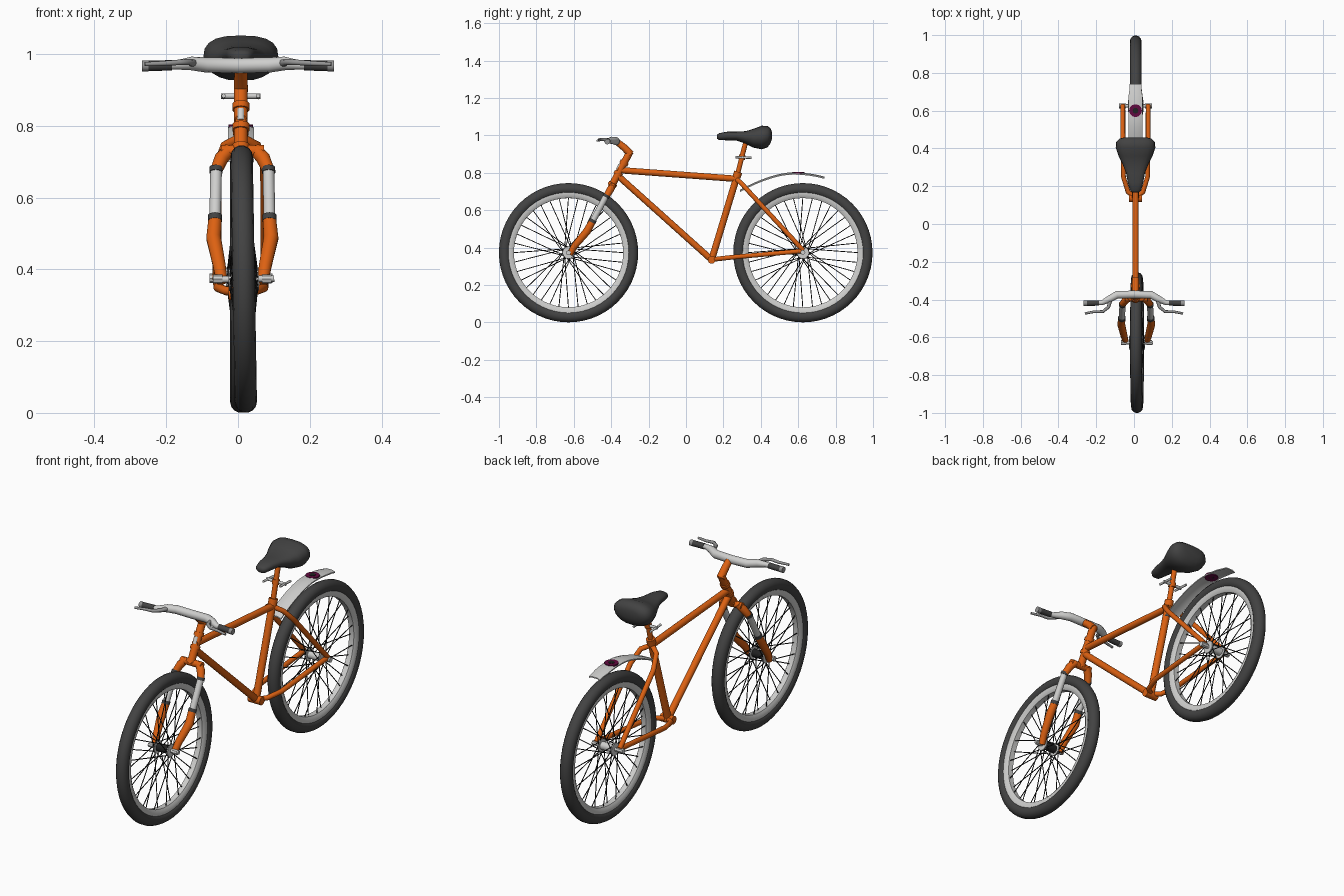
import bpy, bmesh, math
from mathutils import Vector, Matrix

if "Cube" in bpy.data.objects:
    bpy.data.objects.remove(bpy.data.objects["Cube"])

CX = 0.008  # frame centre line


def material(name, r, g, b):
    m = bpy.data.materials.new(name)
    m.diffuse_color = (r, g, b, 1)
    m.use_nodes = True
    m.node_tree.nodes["Principled BSDF"].inputs["Base Color"].default_value = m.diffuse_color
    return m


ORANGE = material("orange paint", 0.72, 0.12, 0.006)
RUBBER = material("dark rubber", 0.055, 0.055, 0.055)
SILVER = material("light metal", 0.62, 0.62, 0.61)
STEEL = material("mid grey metal", 0.3, 0.3, 0.3)
BLACK = material("black metal", 0.015, 0.015, 0.015)
PURPLE = material("dark purple", 0.12, 0.003, 0.05)


def finish(name, bm, mat, angle=40):
    bmesh.ops.recalc_face_normals(bm, faces=bm.faces)
    me = bpy.data.meshes.new(name)
    bm.to_mesh(me)
    bm.free()
    me.materials.append(mat)
    ob = bpy.data.objects.new(name, me)
    bpy.context.collection.objects.link(ob)
    bpy.ops.object.select_all(action='DESELECT')
    ob.select_set(True)
    bpy.context.view_layer.objects.active = ob
    bpy.ops.object.shade_smooth_by_angle(angle=math.radians(angle))
    return ob


def skin(bm, rings):
    """Bridge rings of points and close both ends."""
    vs = [[bm.verts.new(p) for p in ring] for ring in rings]
    n = len(vs[0])
    for a, b in zip(vs, vs[1:]):
        for i in range(n):
            bm.faces.new((a[i], a[(i + 1) % n], b[(i + 1) % n], b[i]))
    bm.faces.new(vs[0])
    bm.faces.new(vs[-1])


def add_tube(bm, pts, radii, sides=14):
    pts = [Vector(p) for p in pts]
    if not isinstance(radii, (list, tuple)):
        radii = [radii] * len(pts)
    span = pts[-1] - pts[0]
    ref = min((Vector((1, 0, 0)), Vector((0, 1, 0)), Vector((0, 0, 1))), key=lambda a: abs(span.dot(a)))
    rings = []
    for i, p in enumerate(pts):
        before = (p - pts[i - 1]).normalized() if i else Vector()
        after = (pts[i + 1] - p).normalized() if i < len(pts) - 1 else Vector()
        t = (before + after).normalized()
        u = t.cross(ref).normalized()
        v = t.cross(u)
        rings.append([p + radii[i] * (math.cos(a) * u + math.sin(a) * v)
                      for a in (2 * math.pi * k / sides for k in range(sides))])
    skin(bm, rings)


def tube(name, pts, radii, mat, sides=14):
    bm = bmesh.new()
    add_tube(bm, pts, radii, sides)
    return finish(name, bm, mat)


def lathe(name, profile, mat, place, steps=56):
    """Spin a closed (x, radius) profile round the x axis."""
    bm = bmesh.new()
    rings = [[bm.verts.new((x, r * math.cos(a), r * math.sin(a))) for x, r in profile]
             for a in (2 * math.pi * k / steps for k in range(steps))]
    n = len(profile)
    for k in range(steps):
        a, b = rings[k], rings[(k + 1) % steps]
        for i in range(n):
            bm.faces.new((a[i], a[(i + 1) % n], b[(i + 1) % n], b[i]))
    bm.transform(place)
    return finish(name, bm, mat)


def wheel(tag, x, y, tilt, core):
    place = Matrix.Translation((x, y, 0.373)) @ Matrix.Rotation(tilt, 4, 'Y')
    tyre = [(0.031 * math.cos(a), 0.342 + 0.031 * math.sin(a))
            for a in (2 * math.pi * k / 14 for k in range(14))]
    lathe(tag + "_tyre", tyre, RUBBER, place)
    rim = [(-0.023, 0.322), (-0.023, 0.306), (-0.014, 0.292), (0.014, 0.292), (0.023, 0.306), (0.023, 0.322)]
    lathe(tag + "_rim", rim, SILVER, place)
    # crossed spokes between alternating hub flanges and the rim
    bm = bmesh.new()
    for i in range(36):
        a = 2 * math.pi * i / 36
        s = 1 if i % 2 else -1
        h = a + (0.9 if i % 4 < 2 else -0.9)
        add_tube(bm, [(s * 0.038, 0.027 * math.cos(h), 0.027 * math.sin(h)),
                      (s * 0.006, 0.3 * math.cos(a), 0.3 * math.sin(a))], 0.0024, 5)
    bm.transform(place)
    finish(tag + "_spokes", bm, BLACK)
    # hub, flanges and axle
    parts = [("_hub", 0.036, 0.02, core), ("_axle", 0.085, 0.009, SILVER)]
    for name, half, r, mat in parts:
        tube(tag + name, [place @ Vector((-half, 0, 0)), place @ Vector((half, 0, 0))], r, mat, 16)
    for s in (-1, 1):
        tube(tag + "_flange", [place @ Vector((s * 0.034, 0, 0)), place @ Vector((s * 0.042, 0, 0))], 0.032, SILVER, 20)


wheel("front_wheel", 0.016, -0.628, -0.017, BLACK)
wheel("rear_wheel", 0.009, 0.625, 0, SILVER)

# main frame tubes
HEAD = Vector((CX, -0.36, 0.80))
UP = Vector((0, 0.105, 0.195)).normalized()
BB = (CX, 0.137, 0.335)
tube("top_tube", [(CX, -0.365, 0.815), (CX, 0.27, 0.768)], 0.017, ORANGE)
tube("down_tube", [(CX, -0.37, 0.79), BB], 0.017, ORANGE)
tube("seat_tube", [BB, (CX, 0.278, 0.80)], 0.018, ORANGE)
tube("seat_collar", [(CX, 0.27, 0.775), (CX, 0.279, 0.805)], 0.022, ORANGE)
tube("seat_post", [(CX, 0.275, 0.79), (CX, 0.318, 0.96)], 0.013, ORANGE)
tube("bottom_bracket", [(CX - 0.035, 0.137, 0.335), (CX + 0.035, 0.137, 0.335)], 0.021, ORANGE)

# head tube, collars, badge plate and stem
tube("head_tube", [HEAD - UP * 0.085, HEAD + UP * 0.13], 0.019, ORANGE)
for d in (-0.07, -0.005, 0.06):
    tube("head_collar", [HEAD + UP * (d - 0.009), HEAD + UP * (d + 0.009)], 0.024, ORANGE)
FWD = Vector((0, -UP.z, UP.y))
tube("head_plate", [HEAD + UP * 0.01 + FWD * 0.012, HEAD + UP * 0.045 + FWD * 0.012], 0.0105, SILVER)
tube("stem", [HEAD + UP * 0.125 + Vector((0, 0.006, -0.012)), (CX, -0.33, 0.935), (CX, -0.372, 0.968)],
     [0.02, 0.019, 0.017], ORANGE)

# handlebar, grips and brake levers
bar = [(0.0, -0.373, 0.968), (0.09, -0.375, 0.97), (0.13, -0.397, 0.974), (0.17, -0.417, 0.97), (0.265, -0.42, 0.967)]
rad = [0.021, 0.021, 0.019, 0.013, 0.011]
tube("handlebar", [(-x, y, z) for x, y, z in bar[:0:-1]] + bar, rad[:0:-1] + rad, SILVER)
for s in (-1, 1):
    tube("grip", [(s * 0.185, -0.418, 0.969), (s * 0.25, -0.42, 0.967)], 0.0145, RUBBER)
    tube("grip_end", [(s * 0.25, -0.42, 0.967), (s * 0.267, -0.42, 0.967)], 0.015, STEEL)
    tube("brake_lever", [(s * 0.125, -0.40, 0.975), (s * 0.135, -0.44, 0.978), (s * 0.165, -0.464, 0.977),
                         (s * 0.21, -0.464, 0.974), (s * 0.26, -0.474, 0.972)],
         [0.012, 0.009, 0.008, 0.007, 0.006], STEEL, 10)

# suspension fork
FX = 0.012
tube("fork_crown", [(FX - 0.06, -0.395, 0.73), (FX + 0.06, -0.395, 0.73)], 0.017, ORANGE)
for s in (-1, 1):
    tube("fork_shoulder", [(FX + s * 0.035, -0.39, 0.735), (FX + s * 0.058, -0.405, 0.71), (FX + s * 0.073, -0.425, 0.675)],
         [0.018, 0.02, 0.017], ORANGE)
    tube("fork_ring", [(FX + s * 0.073, -0.423, 0.683), (FX + s * 0.0735, -0.43, 0.67)], 0.019, RUBBER)
    tube("fork_stanchion", [(FX + s * 0.073, -0.425, 0.68), (FX + s * 0.076, -0.505, 0.53)], 0.0165, SILVER)
    tube("fork_boot", [(FX + s * 0.076, -0.495, 0.55), (FX + s * 0.076, -0.503, 0.535)], 0.02, RUBBER)
    tube("fork_lower", [(FX + s * 0.076, -0.502, 0.537), (FX + s * 0.08, -0.53, 0.487), (FX + s * 0.064, -0.595, 0.41),
                        (FX + s * 0.057, -0.62, 0.365)], [0.019, 0.021, 0.018, 0.016], ORANGE)
    tube("axle_nut", [(FX + s * 0.055, -0.628, 0.373), (FX + s * 0.082, -0.628, 0.373)], 0.013, SILVER, 8)

# rear stays
for s in (-1, 1):
    tube("seat_stay", [(CX, 0.268, 0.768), (CX + s * 0.045, 0.295, 0.745), (CX + s * 0.066, 0.35, 0.685), (CX + s * 0.067, 0.627, 0.385)],
         0.0125, ORANGE)
    tube("chain_stay", [BB, (CX + s * 0.04, 0.17, 0.34), (CX + s * 0.064, 0.25, 0.349), (CX + s * 0.067, 0.63, 0.383)],
         0.0125, ORANGE)
    tube("rear_nut", [(CX + s * 0.05, 0.625, 0.375), (CX + s * 0.088, 0.625, 0.375)], 0.013, SILVER, 8)

# seat post clamp with side levers
tube("seat_clamp", [(CX - 0.055, 0.302, 0.883), (CX + 0.055, 0.302, 0.883)], 0.0075, SILVER, 10)
tube("clamp_collar", [(CX, 0.297, 0.872), (CX, 0.302, 0.895)], 0.018, ORANGE)
for s in (-1, 1):
    tube("clamp_lever", [(CX + s * 0.048, 0.265, 0.884), (CX + s * 0.048, 0.35, 0.88)], 0.006, SILVER, 10)

# seat: sections along y as (y, half width, top, bottom)
sections = [(0.167, 0.018, 1.005, 0.982), (0.178, 0.03, 1.012, 0.975), (0.22, 0.041, 1.02, 0.974),
            (0.27, 0.05, 1.02, 0.973), (0.32, 0.07, 1.023, 0.955), (0.36, 0.09, 1.035, 0.935),
            (0.405, 0.105, 1.052, 0.926), (0.435, 0.102, 1.051, 0.936), (0.452, 0.085, 1.038, 0.958), (0.459, 0.055, 1.02, 0.98)]
bm = bmesh.new()
rings = []
for y, w, top, bot in sections:
    ring = []
    for k in range(20):
        c, s = math.cos(math.pi * k / 10), math.sin(math.pi * k / 10)
        ring.append((CX + w * math.copysign(abs(c) ** 0.75, c) * (1 if s >= 0 else 1 + 0.2 * s), y,
                     (top + bot) / 2 + (top - bot) / 2 * math.copysign(abs(s) ** 0.75, s)))
    rings.append(ring)
skin(bm, rings)
finish("seat", bm, RUBBER, 60)


# mudguard: a curved strip, with a thin round plate on top
def guard_height(y):
    return 0.802 - 0.62 * max(0, 0.56 - y) ** 1.6 * 1.2 - 0.85 * max(0, y - 0.58) ** 2


bm = bmesh.new()
rings = []
for k in range(17):
    y = 0.29 + 0.45 * k / 16
    w = 0.036 if y < 0.7 else 0.032
    z = guard_height(y)
    edge = z - 0.006
    rings.append([(CX - w, y, edge), (CX - w * 0.5, y, z), (CX + w * 0.5, y, z), (CX + w, y, edge),
                  (CX + w, y, edge - 0.006), (CX + w * 0.5, y, z - 0.006), (CX - w * 0.5, y, z - 0.006), (CX - w, y, edge - 0.006)])
skin(bm, rings)
finish("mudguard", bm, SILVER)
for name, r, mat, lift in (("mudguard_plate", 0.034, PURPLE, 0.002), ("mudguard_plate_centre", 0.015, BLACK, 0.004)):
    tube(name, [(CX, 0.6, 0.79), (CX, 0.6, guard_height(0.6) + lift)], r, mat, 12)
